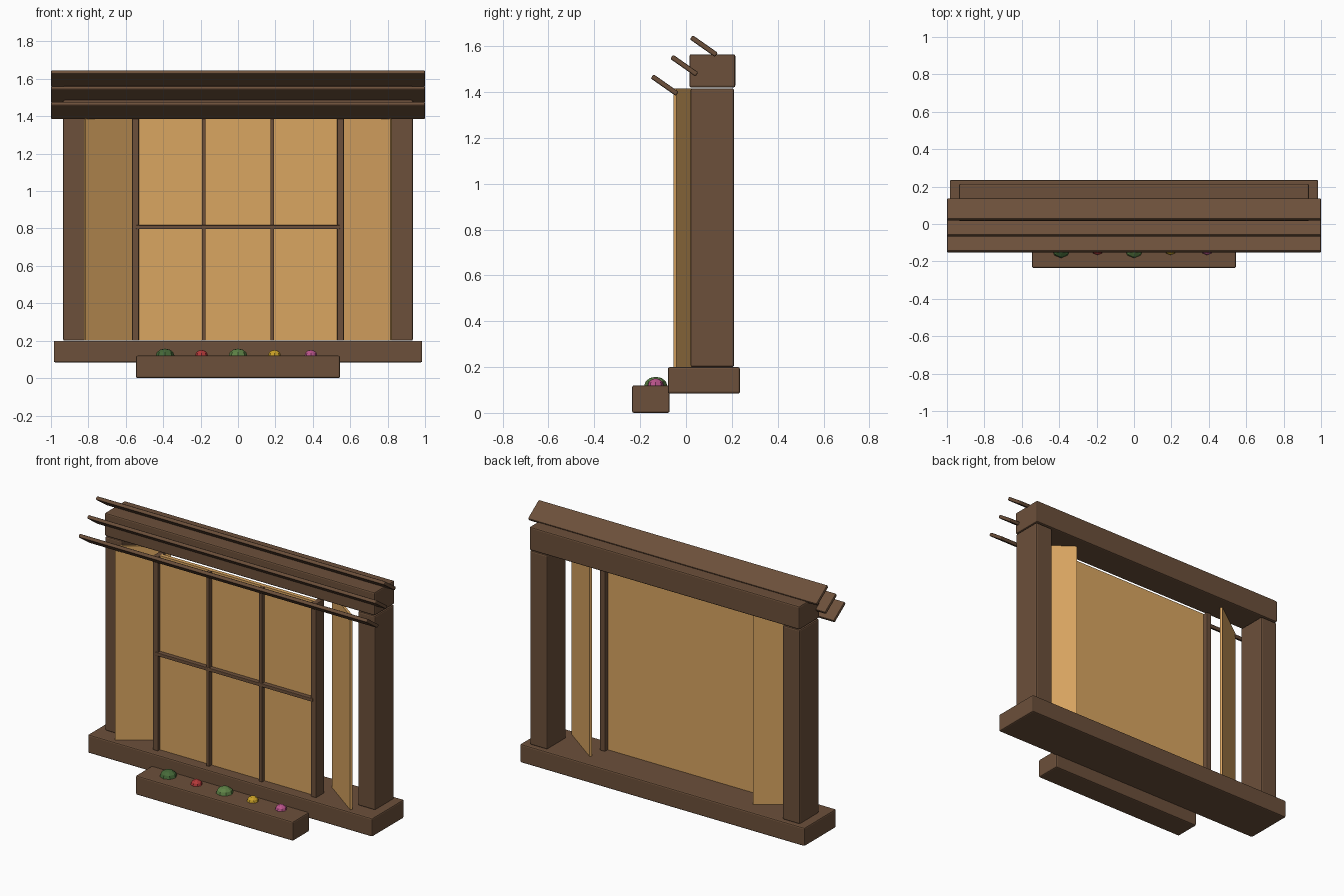
import bpy
from math import radians

if "Cube" in bpy.data.objects:
    bpy.data.objects.remove(bpy.data.objects["Cube"])


def material(name, color):
    m = bpy.data.materials.new(name)
    m.diffuse_color = (*color, 1)
    m.use_nodes = True
    m.node_tree.nodes["Principled BSDF"].inputs["Base Color"].default_value = m.diffuse_color
    return m


WOOD = material("dark_wood", (0.15, 0.08, 0.043))
PAPER = material("warm_panel", (0.70, 0.38, 0.12))


def box(name, center, size, mat=WOOD, bevel=0.008, rot=(0, 0, 0)):
    bpy.ops.mesh.primitive_cube_add(size=1, location=center, rotation=[radians(a) for a in rot])
    ob = bpy.context.object
    ob.name = name
    ob.scale = size
    bpy.ops.object.transform_apply(location=False, rotation=False, scale=True)
    ob.data.materials.append(mat)
    if bevel:
        mod = ob.modifiers.new("bevel", "BEVEL")
        mod.width = bevel
        mod.segments = 2
    return ob


Z0, Z1 = 0.20, 1.415          # opening bottom and top
ZM, H = (Z0 + Z1) / 2, Z1 - Z0

# Outer timber surround
box("sill", (0, 0.078, 0.142), (1.97, 0.315, 0.115))
box("lintel", (0, 0.115, 1.492), (1.87, 0.20, 0.145))

# Mirrored posts, casement frame sides and open shutters
for side, s in (("left", -1), ("right", 1)):
    box(f"{side}_post", (s * 0.875, 0.115, ZM), (0.12, 0.19, H))
    box(f"{side}_frame_bar", (s * 0.548, 0.004, ZM), (0.036, 0.08, H), bevel=0.004)
    box(f"{side}_angled_panel", (s * 0.69, 0.046, ZM), (0.32, 0.015, H), PAPER, 0, (0, 0, -36 * s))
    box(f"{side}_muntin", (s * 0.183, -0.024, ZM), (0.021, 0.03, H), bevel=0.003)

# Central window panel and cross bar
box("center_panel", (0, 0, ZM), (1.08, 0.025, H), PAPER, 0)
box("cross_bar", (0, -0.026, ZM), (1.09, 0.03, 0.021), bevel=0.003)

# Tilted awning slats
for i in range(3):
    box(f"awning_slat_{i + 1}", (0, 0.078 - 0.0855 * i, 1.6 - 0.085 * i),
        (2.0, 0.134, 0.022), bevel=0.006, rot=(-35, 0, 0))

# Planter box
box("planter", (0, -0.153, 0.06), (1.09, 0.164, 0.12))

# Leaf tufts and flowers
plants = [
    ("leaf_1", -0.39, 0.05, (0.06, 0.14, 0.04)),
    ("red_flower", -0.195, 0.034, (0.45, 0.04, 0.04)),
    ("leaf_2", 0.0, 0.05, (0.11, 0.22, 0.06)),
    ("yellow_flower", 0.195, 0.034, (0.60, 0.36, 0.02)),
    ("pink_flower", 0.39, 0.034, (0.50, 0.09, 0.26)),
]
for name, x, r, color in plants:
    bpy.ops.mesh.primitive_uv_sphere_add(segments=8, ring_count=6, radius=r, location=(x, -0.132, 0.12))
    ob = bpy.context.object
    ob.name = name
    ob.scale.z = 0.75 if r > 0.04 else 0.9
    ob.data.materials.append(material(name, color))
